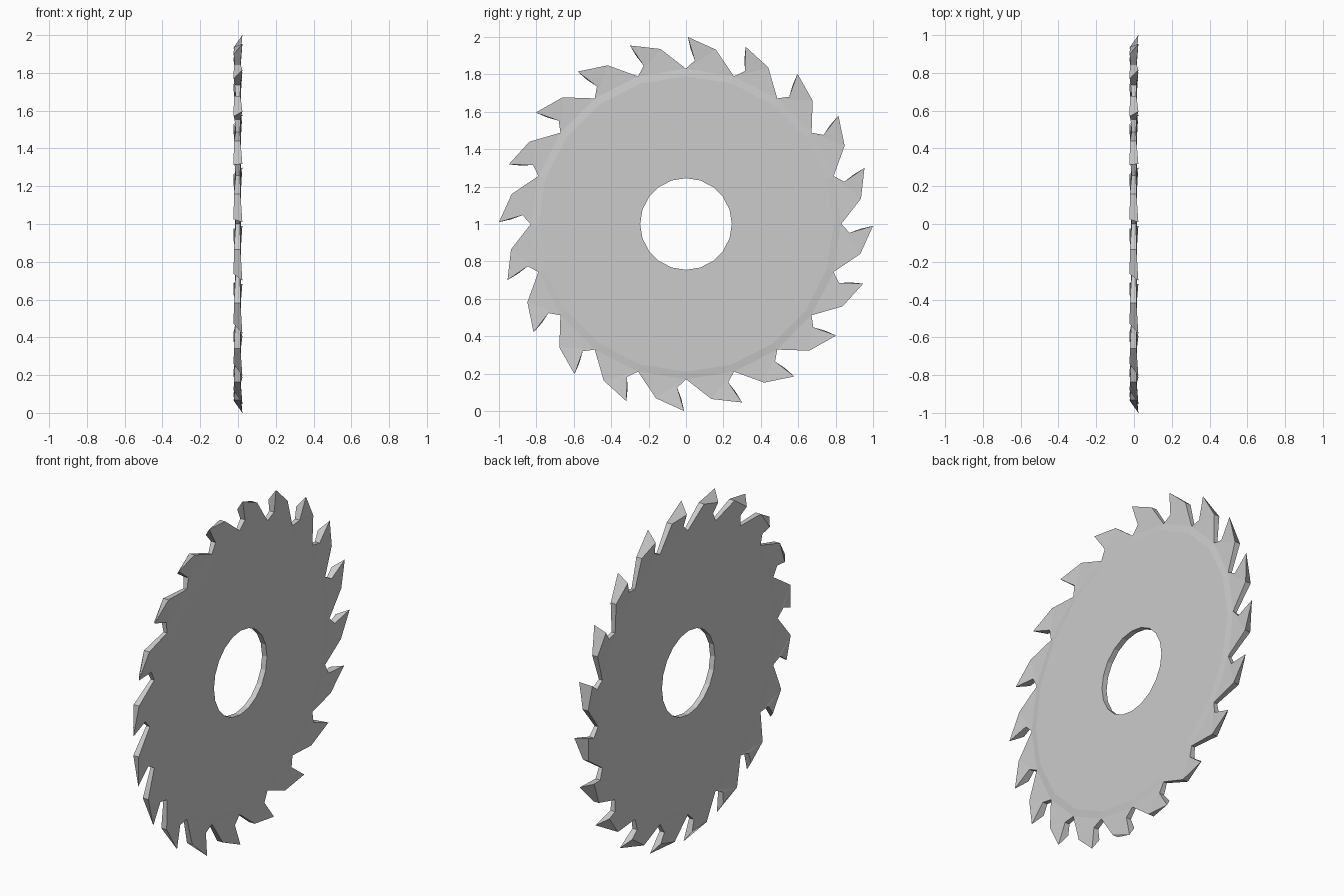
import bpy, bmesh, math

if "Cube" in bpy.data.objects:
    bpy.data.objects.remove(bpy.data.objects["Cube"])

N = 20
STEP = 2 * math.pi / N
# One tooth per side: (clockwise offset, radius height, x) for hole, face ring, root, gullet, tip, back
FRONT = [(0, .245, .016), (0, .79, .016), (0, .83, .011), (.047, .875, .013), (.01, 1.0, .023), (.16, .932, .013)]
REAR = [(0, .245, -.016), (0, .79, -.016), (0, .83, -.012), (.047, .875, -.018), (.025, .935, -.023), (.16, .932, -.022)]

bm = bmesh.new()


def ring_of_points(profile):
    """Repeat the tooth points around the blade axis (x)."""
    rows = []
    for i in range(N):
        c, s = math.cos(i * STEP), math.sin(i * STEP)
        rows.append([bm.verts.new((x, u * c + r * s, 1 - u * s + r * c)) for u, r, x in profile])
    return rows


a, b = ring_of_points(FRONT), ring_of_points(REAR)
for i in range(N):
    j = (i + 1) % N
    # Disc face, sloped band and tooth on each side
    for p in (a, b):
        h, f, r, g, t, k = p[i]
        h2, f2, r2 = p[j][:3]
        for face in ((h, f, f2, h2), (f, r, r2, f2), (r, g, k), (r, k, r2), (g, t, k)):
            bm.faces.new(face)
    # Bore wall
    bm.faces.new((a[i][0], a[j][0], b[j][0], b[i][0]))
    # Tooth edge walls
    pa, pb = a[i][2:] + [a[j][2]], b[i][2:] + [b[j][2]]
    for n in range(4):
        bm.faces.new((pa[n], pa[n + 1], pb[n + 1], pb[n]))

bmesh.ops.recalc_face_normals(bm, faces=bm.faces)
mesh = bpy.data.meshes.new("saw_blade")
bm.to_mesh(mesh)
bm.free()
blade = bpy.data.objects.new("saw_blade", mesh)
bpy.context.collection.objects.link(blade)
